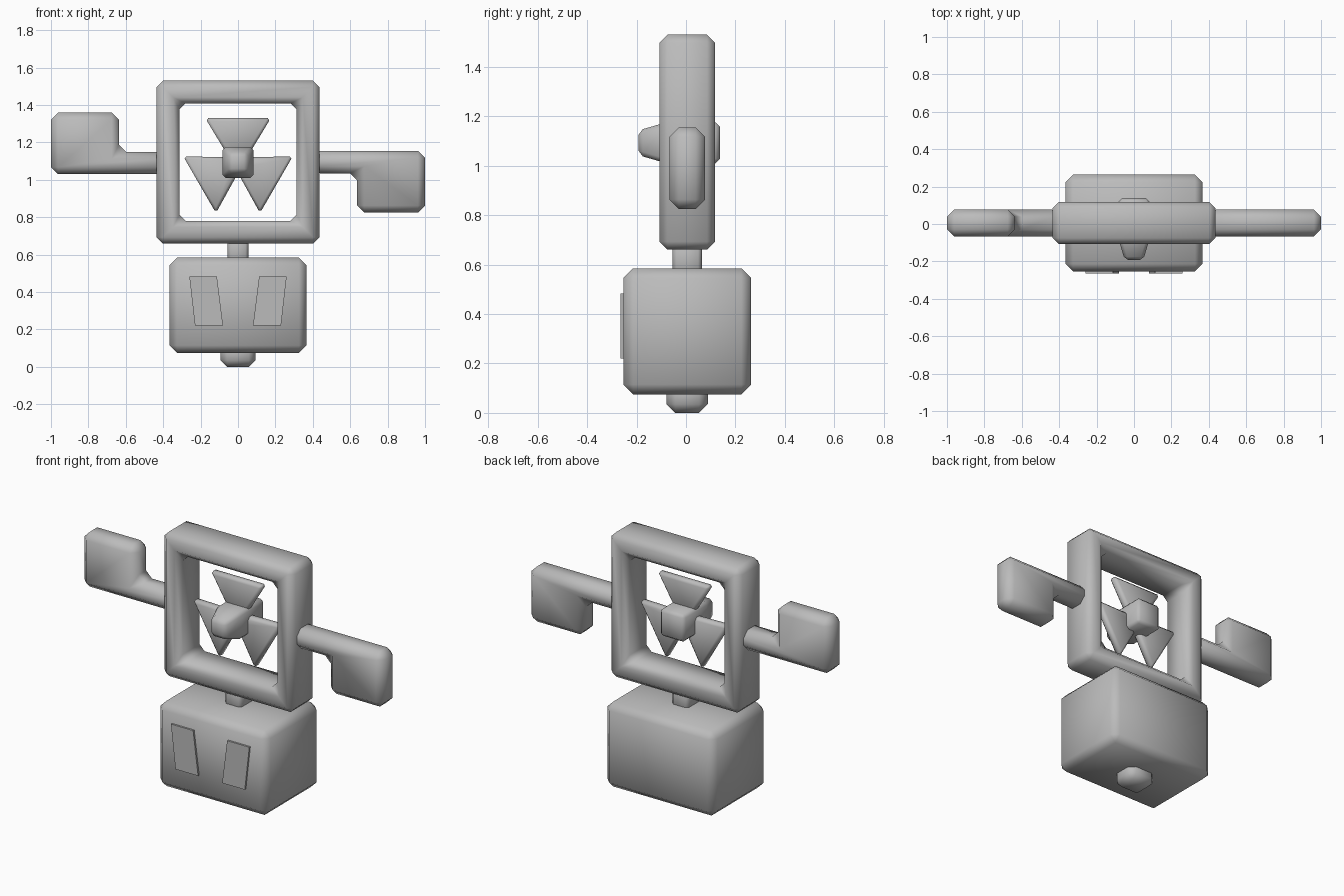
import bpy, bmesh, math
from mathutils import Matrix, Vector

if "Cube" in bpy.data.objects:
    bpy.data.objects.remove(bpy.data.objects["Cube"])

YC = 0.005    # depth centre shared by the main parts
ZC = 1.0925   # height of the fan and arms

grey = bpy.data.materials.new("plain grey")
grey.diffuse_color = (0.5, 0.5, 0.5, 1)
grey.use_nodes = True
grey.node_tree.nodes["Principled BSDF"].inputs["Base Color"].default_value = grey.diffuse_color


def loft(name, loops, bevel=0.0, ring=False, matrix=None):
    """Skin a row of loops, bevel the real edges in one step, shade smooth."""
    bm = bmesh.new()
    rows = [[bm.verts.new(p) for p in loop] for loop in loops]
    n = len(rows[0])
    pairs = list(zip(rows, rows[1:]))
    if ring:
        pairs.append((rows[-1], rows[0]))
    else:
        bm.faces.new(rows[0])
        bm.faces.new(rows[-1])
    for a, b in pairs:
        for i in range(n):
            j = (i + 1) % n
            bm.faces.new((a[i], a[j], b[j], b[i]))
    bmesh.ops.recalc_face_normals(bm, faces=bm.faces)
    if bevel:
        edges = [e for e in bm.edges if e.calc_face_angle(0) > math.radians(30)]
        bmesh.ops.bevel(bm, geom=edges, offset=bevel, offset_type='OFFSET',
                        segments=1, profile=0.5, affect='EDGES', clamp_overlap=True)
    if matrix:
        bm.transform(matrix)
    bmesh.ops.recalc_face_normals(bm, faces=bm.faces)
    mesh = bpy.data.meshes.new(name)
    bm.to_mesh(mesh)
    bm.free()
    mesh.materials.append(grey)
    ob = bpy.data.objects.new(name, mesh)
    bpy.context.collection.objects.link(ob)
    bpy.ops.object.select_all(action='DESELECT')
    ob.select_set(True)
    bpy.context.view_layer.objects.active = ob
    bpy.ops.object.shade_smooth_by_angle(angle=math.radians(60))
    return ob


def rect(hx, hz, zc, y):
    return [(-hx, y, zc - hz), (hx, y, zc - hz), (hx, y, zc + hz), (-hx, y, zc + hz)]


def box(name, hx, hy, z0, z1, bevel):
    hz, zc = (z1 - z0) / 2, (z0 + z1) / 2
    return loft(name, [rect(hx, hz, zc, YC - hy), rect(hx, hz, zc, YC + hy)], bevel)


def plate(name, profile, y0, y1, bevel=0.0, matrix=None):
    return loft(name, [[(x, y, z) for x, z in profile] for y in (y0, y1)],
                bevel, matrix=matrix)


def spin(angle):
    """Rotation about the fan axis."""
    pivot = Matrix.Translation(Vector((0, 0, ZC)))
    return pivot @ Matrix.Rotation(angle, 4, 'Y') @ pivot.inverted()


# Lower block, foot and neck
box("body", 0.366, 0.2585, 0.075, 0.585, 0.04)
box("foot", 0.093, 0.083, 0.0, 0.14, 0.035)
box("neck", 0.055, 0.059, 0.54, 0.70, 0.015)

# Slanted plates on the front of the body
for side, label in ((-1, "left"), (1, "right")):
    plate(label + "_eye_plate",
          [(side * x, z) for x, z in ((0.26, 0.483), (0.113, 0.483), (0.08, 0.22), (0.23, 0.22))],
          -0.2645, -0.245)

# Square frame: one cross-section carried round four corners
loops = []
for sx, sz in ((-1, -1), (1, -1), (1, 1), (-1, 1)):
    loops.append([(sx * h, YC + y, 1.095 + sz * h)
                  for h, y in ((0.435, -0.113), (0.314, -0.113), (0.314, 0.113), (0.435, 0.113))])
loft("frame", loops, 0.033, ring=True)

# Arms with paddles, the left one turned half a circle
arm = [(0.40, 1.155), (1.0, 1.155), (1.0, 0.825), (0.637, 0.825), (0.637, 1.035), (0.40, 1.035)]
for label, angle in (("right", 0), ("left", math.pi)):
    plate(label + "_arm", arm, YC - 0.072, YC + 0.072, 0.038, spin(angle))

# Three fan blades
blade = [(-0.175, ZC + 0.237), (0.175, ZC + 0.237), (0.032, ZC), (-0.032, ZC)]
for i in range(3):
    plate("fan_blade_%d" % (i + 1), blade, YC - 0.027, YC + 0.027, 0.015,
          spin(i * math.tau / 3))

# Hub with a tapered nose
loft("hub", [rect(0.05, 0.05, ZC, -0.192), rect(0.083, 0.083, ZC, -0.08),
             rect(0.083, 0.083, ZC, 0.138)], 0.018)
